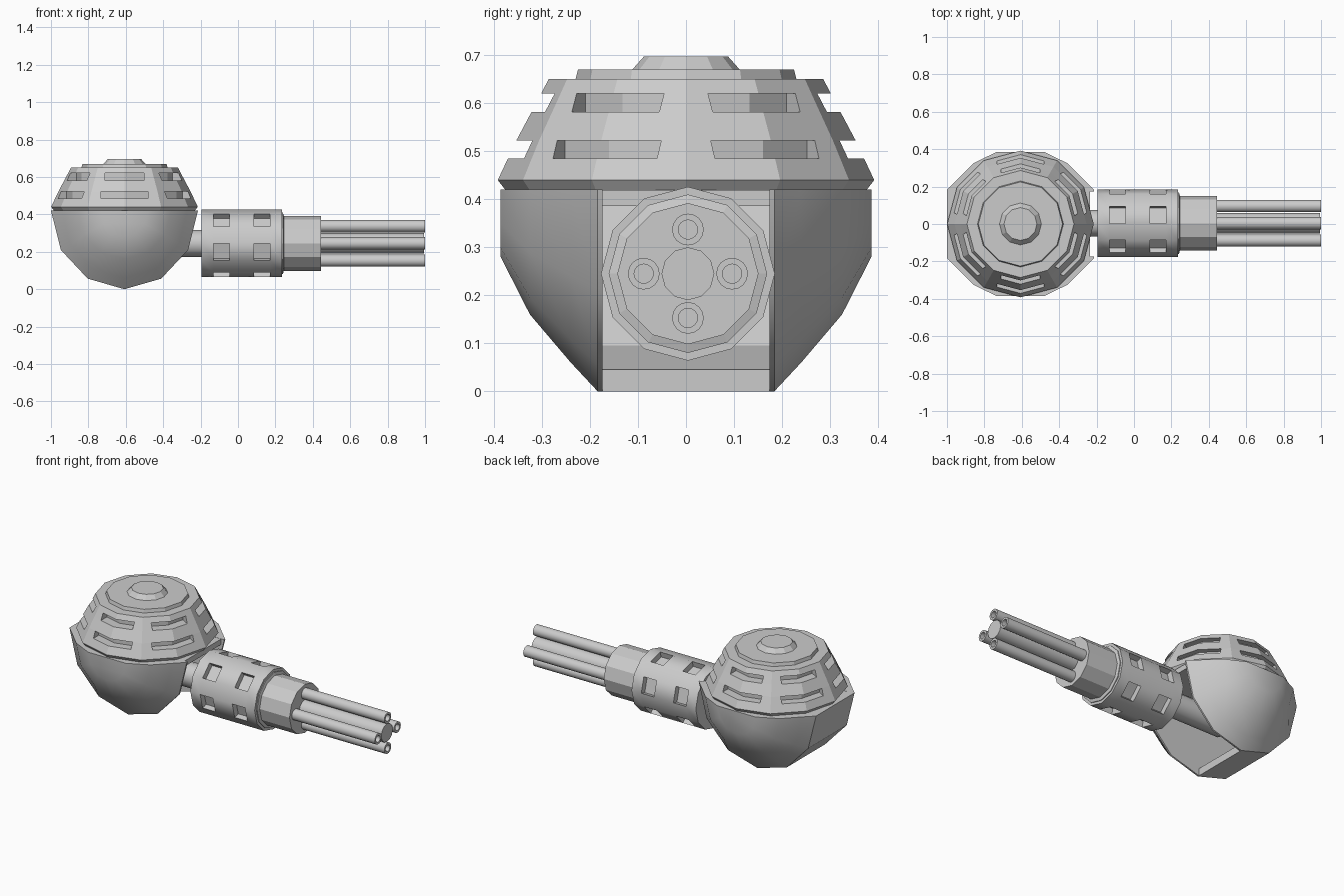
import bpy, bmesh
from math import sin, cos, tan, radians, pi

if "Cube" in bpy.data.objects:
    bpy.data.objects.remove(bpy.data.objects["Cube"])

CX = -0.607            # turret body centre
AY, AZ = 0.004, 0.245  # gun axis


def finish(name, bm, smooth=None):
    bmesh.ops.recalc_face_normals(bm, faces=bm.faces[:])
    me = bpy.data.meshes.new(name)
    bm.to_mesh(me)
    bm.free()
    ob = bpy.data.objects.new(name, me)
    bpy.context.collection.objects.link(ob)
    bpy.ops.object.select_all(action='DESELECT')
    ob.select_set(True)
    bpy.context.view_layer.objects.active = ob
    if smooth:
        bpy.ops.object.shade_smooth_by_angle(angle=radians(smooth))
    return ob


def bridge(bm, rings):
    """Skin closed rings of points and cap both ends; returns faces per band."""
    vs = [[bm.verts.new(p) for p in r] for r in rings]
    n = len(vs[0])
    bands = [[bm.faces.new((a[j], a[(j + 1) % n], b[(j + 1) % n], b[j]))
              for j in range(n)] for a, b in zip(vs, vs[1:])]
    bm.faces.new(vs[0])
    bm.faces.new(vs[-1])
    return bands


def ring_z(r, z, n=12):
    return [(CX + r * cos(2 * pi * j / n), r * sin(2 * pi * j / n), z) for j in range(n)]


def ring_x(r, x, n=12, dy=0, dz=0):
    return [(x, AY + dy + r * cos(2 * pi * j / n), AZ + dz + r * sin(2 * pi * j / n))
            for j in range(n)]


def turned(name, profile, n=12, dy=0, dz=0, smooth=None):
    bm = bmesh.new()
    bridge(bm, [ring_x(r, x, n, dy, dz) for r, x in profile])
    return finish(name, bm, smooth)


def prism(bm, pts, lo, hi, place):
    bridge(bm, [[place(a, b, lo) for a, b in pts], [place(a, b, hi) for a, b in pts]])


# Vented dome
bm = bmesh.new()
bridge(bm, [ring_z(r, z) for r, z in
            [(.375, .418), (.392, .44), (.353, .523), (.32, .585), (.286, .65),
             (.23, .65), (.225, .67), (.112, .67), (.088, .697)]])
dome = finish("vented_dome", bm)

# Two rows of six chevron vents cut into the dome
bm = bmesh.new()
for inner, half, lo, hi in [(.32, .125, .485, .522), (.265, .105, .582, .62)]:
    back = inner - half * tan(radians(15))
    pts = [(.5, -half), (.5, half), (back, half), (inner, 0), (back, -half)]
    for k in range(6):
        c = radians(30 + 60 * k)
        prism(bm, pts, lo, hi, lambda u, v, z: (
            CX + u * cos(c) - v * sin(c), u * sin(c) + v * cos(c), z))
cutter = finish("vent_cutter", bm)
cutter.hide_render = True
mod = dome.modifiers.new("vents", 'BOOLEAN')
mod.operation = 'DIFFERENCE'
mod.solver = 'EXACT'
mod.object = cutter
bpy.context.view_layer.objects.active = dome
bpy.ops.object.modifier_apply(modifier=mod.name)
bpy.data.objects.remove(cutter)


# Rounded cradle halves either side of the gun slot
def half_ring(rx, rz, y):
    return [(CX + rx * cos(radians(180 + 30 * k)), y, .42 + rz * sin(radians(180 + 30 * k)))
            for k in range(7)]


for name, s in (("cradle_front", -1), ("cradle_back", 1)):
    bm = bmesh.new()
    bridge(bm, [half_ring(rx, rz, s * y) for rx, rz, y in
                [(.393, .42, .174), (.393, .42, .184), (.335, .36, .24),
                 (.25, .26, .325), (.127, .14, .386)]])
    finish(name, bm, 40)

# Curved rear strip closing the slot behind and below
arc = [radians(180 + 30 * k) for k in range(4)]
pts = [(CX + .393 * cos(a), .42 + .42 * sin(a)) for a in arc]
pts += [(CX + .35 * cos(a), .42 + .375 * sin(a)) for a in reversed(arc)]
bm = bmesh.new()
prism(bm, pts, -.176, .176, lambda x, z, y: (x, y, z))
finish("rear_strip", bm)

# Plate under the dome forming the slot ceiling
bm = bmesh.new()
prism(bm, [(-.97, -.176), (-.235, -.176), (-.235, .176), (-.97, .176)], .386, .419,
      lambda x, y, z: (x, y, z))
finish("slot_ceiling", bm)

# Arm from the body to the gun
turned("gun_arm", [(.072, -.62), (.072, -.18)], smooth=35)

# Housing with two rows of six recessed windows on alternate facets
bm = bmesh.new()
bands = bridge(bm, [ring_x(.181, x) for x in (-.195, -.13, -.045, .085, .17, .235)])
bmesh.ops.recalc_face_normals(bm, faces=bm.faces[:])
windows = [f for i in (1, 3) for f in bands[i][::2]]
bmesh.ops.inset_individual(bm, faces=windows, thickness=0, depth=-.035)
finish("gun_housing", bm, 35)

# Neck, core and four hollow barrels
turned("gun_neck", [(.165, .23), (.165, .24), (.147, .245), (.147, .445)])
turned("barrel_core", [(.055, .44), (.055, .995)], smooth=35)
for k in range(4):
    a = k * pi / 2
    turned(f"barrel_{k + 1}", [(.033, .44), (.033, 1), (.02, 1), (.02, .93)],
           16, .092 * cos(a), .092 * sin(a), 35)
